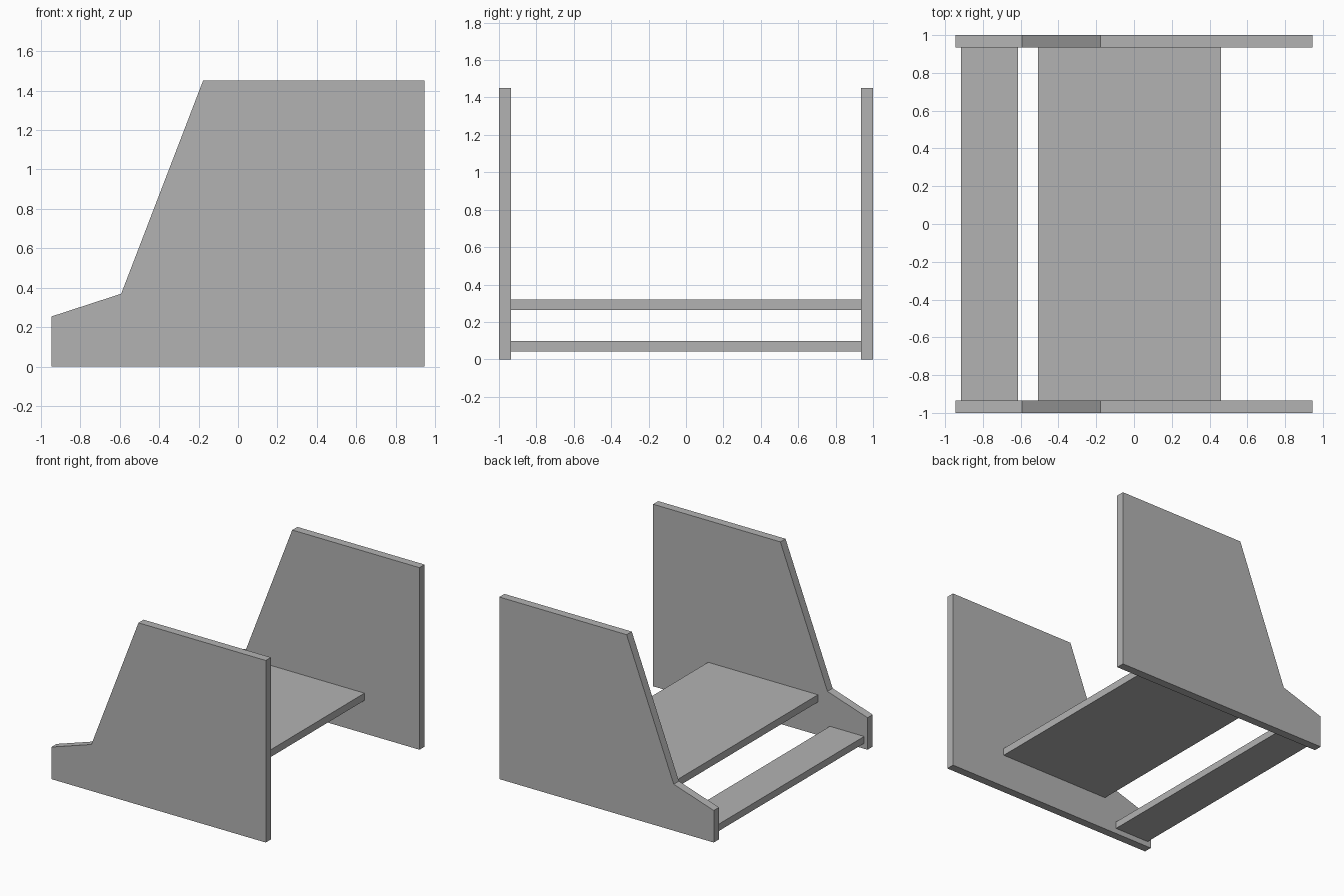
import bpy
import bmesh

cube = bpy.data.objects.get("Cube")
if cube:
    bpy.data.objects.remove(cube, do_unlink=True)

grey = bpy.data.materials.new("plain_grey")
grey.use_nodes = True
color = (0.45, 0.45, 0.45, 1.0)
grey.diffuse_color = color
grey.node_tree.nodes["Principled BSDF"].inputs["Base Color"].default_value = color


def extrude_profile(name, profile, y0, y1):
    """Extrude an (x, z) outline from y0 to y1."""
    bm = bmesh.new()
    face = bm.faces.new([bm.verts.new((x, y0, z)) for x, z in profile])
    result = bmesh.ops.extrude_face_region(bm, geom=[face])
    verts = [v for v in result["geom"] if isinstance(v, bmesh.types.BMVert)]
    bmesh.ops.translate(bm, verts=verts, vec=(0, y1 - y0, 0))
    bmesh.ops.recalc_face_normals(bm, faces=bm.faces)
    mesh = bpy.data.meshes.new(name)
    bm.to_mesh(mesh)
    bm.free()
    mesh.materials.append(grey)
    obj = bpy.data.objects.new(name, mesh)
    bpy.context.collection.objects.link(obj)
    return obj


def board(name, x0, x1, z0, z1):
    """Flat board spanning between the two side panels."""
    return extrude_profile(name, [(x0, z0), (x1, z0), (x1, z1), (x0, z1)], -INNER, INNER)


INNER = 0.935  # inner face of the side panels

# Side panels: tall block with a sloping edge and a low toe
panel = [(-0.945, 0), (0.945, 0), (0.945, 1.45), (-0.177, 1.45),
         (-0.592, 0.37), (-0.945, 0.255)]
extrude_profile("front_side_panel", panel, -1, -INNER)
extrude_profile("back_side_panel", panel, INNER, 1)

# Wide upper shelf and narrow lower shelf
board("wide_shelf", -0.508, 0.46, 0.263, 0.321)
board("narrow_shelf", -0.915, -0.613, 0.043, 0.098)
